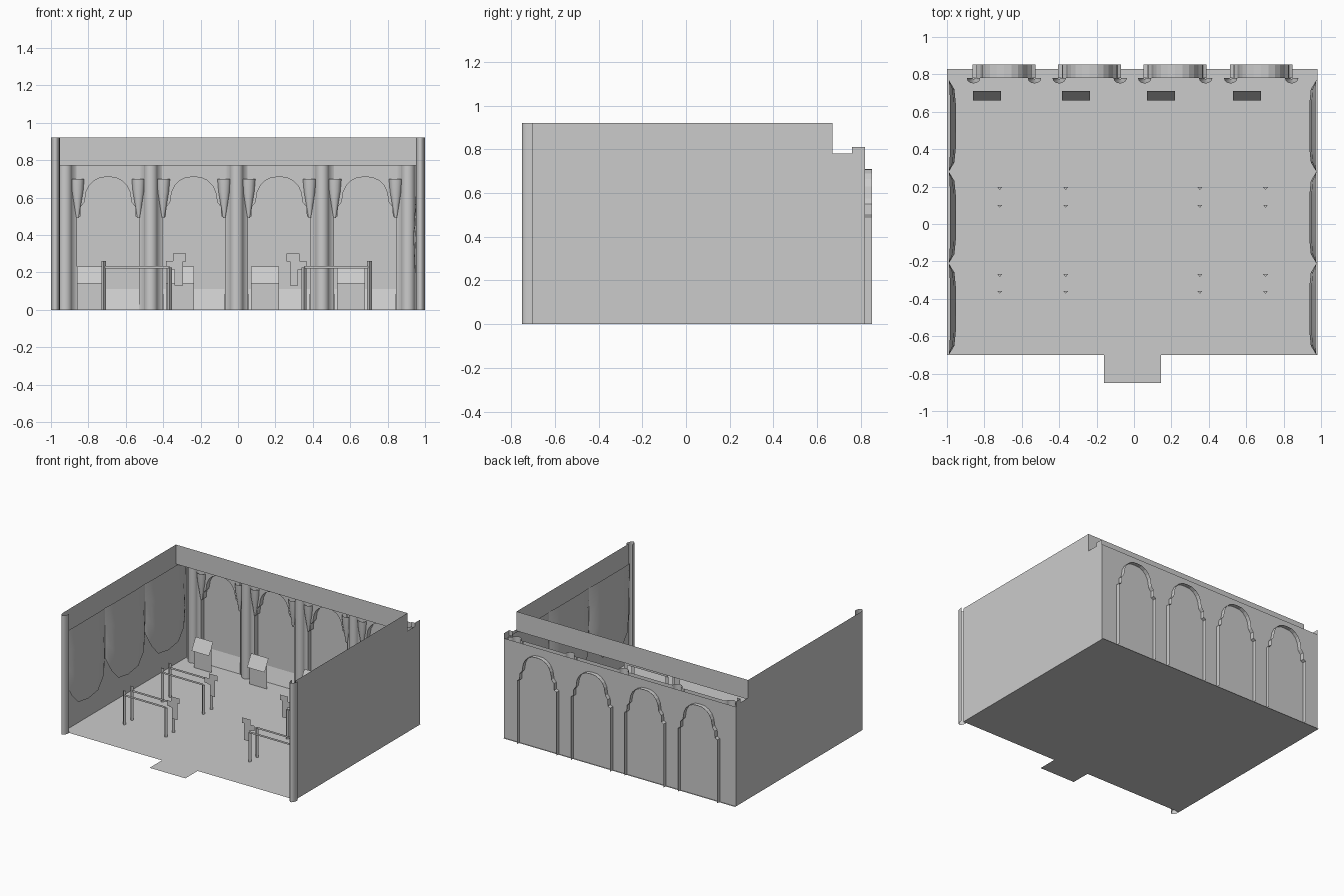
import bpy
from math import sin, cos, pi

if "Cube" in bpy.data.objects:
    bpy.data.objects.remove(bpy.data.objects["Cube"])


def mesh(name, verts, faces, smooth=False):
    me = bpy.data.meshes.new(name)
    me.from_pydata(verts, [], faces)
    for p in me.polygons:
        p.use_smooth = smooth
    ob = bpy.data.objects.new(name, me)
    bpy.context.collection.objects.link(ob)
    return ob


def strip(name, pts, off, smooth=False):
    """Sweep a polyline along an offset, giving an open sheet."""
    n = len(pts)
    top = [tuple(a + b for a, b in zip(p, off)) for p in pts]
    return mesh(name, list(pts) + top,
                [(i, i + 1, n + i + 1, n + i) for i in range(n - 1)], smooth)


def poly(name, pts):
    return mesh(name, pts, [tuple(range(len(pts)))])


L, R = -1.0, 0.98           # side wall positions
BACK, FRIEZE, FRONT = 0.82, 0.67, -0.70
LOW, TOP = 0.77, 0.92

# floor with entrance tab
poly("floor", [(x, y, 0) for x, y in
     [(L, FRONT), (-.16, FRONT), (-.16, -.85), (.145, -.85), (.145, FRONT),
      (R, FRONT), (R, .83), (L, .83)]])

# lower walls and the upper frieze, all thin sheets
strip("lower_walls", [(L, FRONT, 0), (L, BACK, 0), (R, BACK, 0), (R, FRONT, 0)], (0, 0, LOW))
strip("frieze", [(L, FRONT, LOW), (L, FRIEZE, LOW), (R, FRIEZE, LOW), (R, FRONT, LOW)],
      (0, 0, TOP - LOW))

# rounded front pillars and raised corners at the back
for side, cx in (("left", -.977), ("right", .975)):
    arc = [(cx + .024 * cos(a), FRONT - .05 * sin(a), 0)
           for a in [pi * i / 10 for i in range(11)]]
    strip("front_pillar_" + side, arc, (0, 0, TOP), True)
    x = L if side == "left" else R
    s = 1 if side == "left" else -1
    strip("corner_ledge_" + side, [(x, FRIEZE, LOW), (x, .76, LOW)], (0, 0, .012))
    strip("corner_post_" + side,
          [(x, BACK, LOW), (x, .76, LOW), (x + s * .03, .76, LOW)], (0, 0, .04))

# arcade: lobed arches with jambs, spandrels and plinths
HALF = [(.168, 0), (.168, .49), (.148, .50), (.146, .55), (.126, .575), (.117, .63),
        (.10, .665), (.075, .69), (.04, .707), (0, .71)]
PROFILE = [(-x, z) for x, z in HALF] + [(x, z) for x, z in HALF[-2::-1]]
ARCHES = [-.695, -.237, .22, .68]
for k, cx in enumerate(ARCHES):
    strip(f"arch_{k}", [(cx + x, .78, z) for x, z in PROFILE], (0, .072, 0))
    top = [(cx + x, .78, z) for x, z in PROFILE[1:-1]]
    n = len(top)
    mesh(f"spandrel_{k}", top + [(x, y, LOW) for x, y, z in top],
         [(i, i + 1, n + i + 1, n + i) for i in range(n - 1)])
    strip(f"plinth_{k}", [(cx - .165, .785, 0), (cx - .165, .82, .11)], (.33, 0, 0))
    # corbels below the springing line, flaring upward
    for s in (-1, 1):
        rows = []
        for z, w in ((.49, .006), (.56, .018), (.63, .03), (.70, .036)):
            rows += [(cx + s * (.163 - w * cos(a)), .78 - .8 * w * sin(a), z)
                     for a in [pi * i / 6 for i in range(7)]]
        mesh(f"corbel_{k}_{s}", rows,
             [(r * 7 + i, r * 7 + i + 1, r * 7 + i + 8, r * 7 + i + 7)
              for r in range(3) for i in range(6)], True)

# piers: rounded shaft with flat flanks
for k, cx in enumerate([-.924, -.466, -.008, .45, .909]):
    plan = [(cx - .062, .785, 0), (cx - .037, .775, 0)]
    plan += [(cx - .037 * cos(a), .775 - .037 * sin(a), 0)
             for a in [pi * i / 10 for i in range(1, 10)]]
    plan += [(cx + .037, .775, 0), (cx + .062, .785, 0)]
    strip(f"pier_{k}", plan, (0, 0, LOW), True)

# hanging drapes, three on each side wall
HEM = [(0, .38, 0), (.1, .27, .8), (.25, .19, 1), (.5, .17, 1), (.75, .19, 1),
       (.9, .27, .8), (1, .38, 0)]
ROWS = [(0, .15), (.3, .7), (.65, 1), (1, .75)]
for side, wall, s in (("left", -.99, 1), ("right", .975, -1)):
    for k in range(3):
        y0 = FRONT + .49 * k
        vs = [(wall + s * .037 * b * f, y0 + .49 * u, LOW + (hem - LOW) * v)
              for v, f in ROWS for u, hem, b in HEM]
        mesh(f"drape_{side}_{k}", vs,
             [(r * 7 + i, r * 7 + i + 1, r * 7 + i + 8, r * 7 + i + 7)
              for r in range(3) for i in range(6)], True)

# reading stands in front of the arcade
for k, x in enumerate([-.86, -.385, .07, .53]):
    strip(f"stand_base_{k}", [(x, .69, 0), (x, .69, .19)], (.15, 0, 0))
    strip(f"stand_panel_{k}", [(x, .66, .14), (x, .71, .23)], (.15, 0, 0))

# barriers: three-sided posts, flat rails and a shaped sign at the inner end
SIGN = [(.385, .22), (.385, .262), (.347, .262), (.347, .30), (.277, .30), (.277, .258),
        (.295, .258), (.295, .13), (.34, .13), (.34, .215), (.36, .215), (.36, .22)]
for side, s, outer in (("left", -1, .718), ("right", 1, .703)):
    inner = .365 if s < 0 else .352
    for row, (ya, yb) in enumerate([(.095, .19), (-.365, -.275)]):
        tag = f"{side}_{row}"
        for j, y in enumerate((ya, yb)):
            for end, x, h in (("outer", outer, .26), ("inner", inner, .225)):
                tri = [(s * x - .013, y + .007), (s * x, y - .008), (s * x + .013, y + .007)]
                mesh(f"barrier_post_{end}_{tag}_{j}",
                     [(a, b, z) for z in (0, h) for a, b in tri],
                     [(0, 1, 4, 3), (1, 2, 5, 4), (2, 0, 3, 5), (3, 4, 5)])
            strip(f"barrier_rail_{tag}_{j}", [(s * inner, y, .22), (s * outer, y, .22)],
                  (0, 0, .014))
        dx = 0 if s < 0 else -.018
        poly(f"barrier_sign_{tag}", [(s * (x + dx), (ya + yb) / 2, z) for x, z in SIGN])
